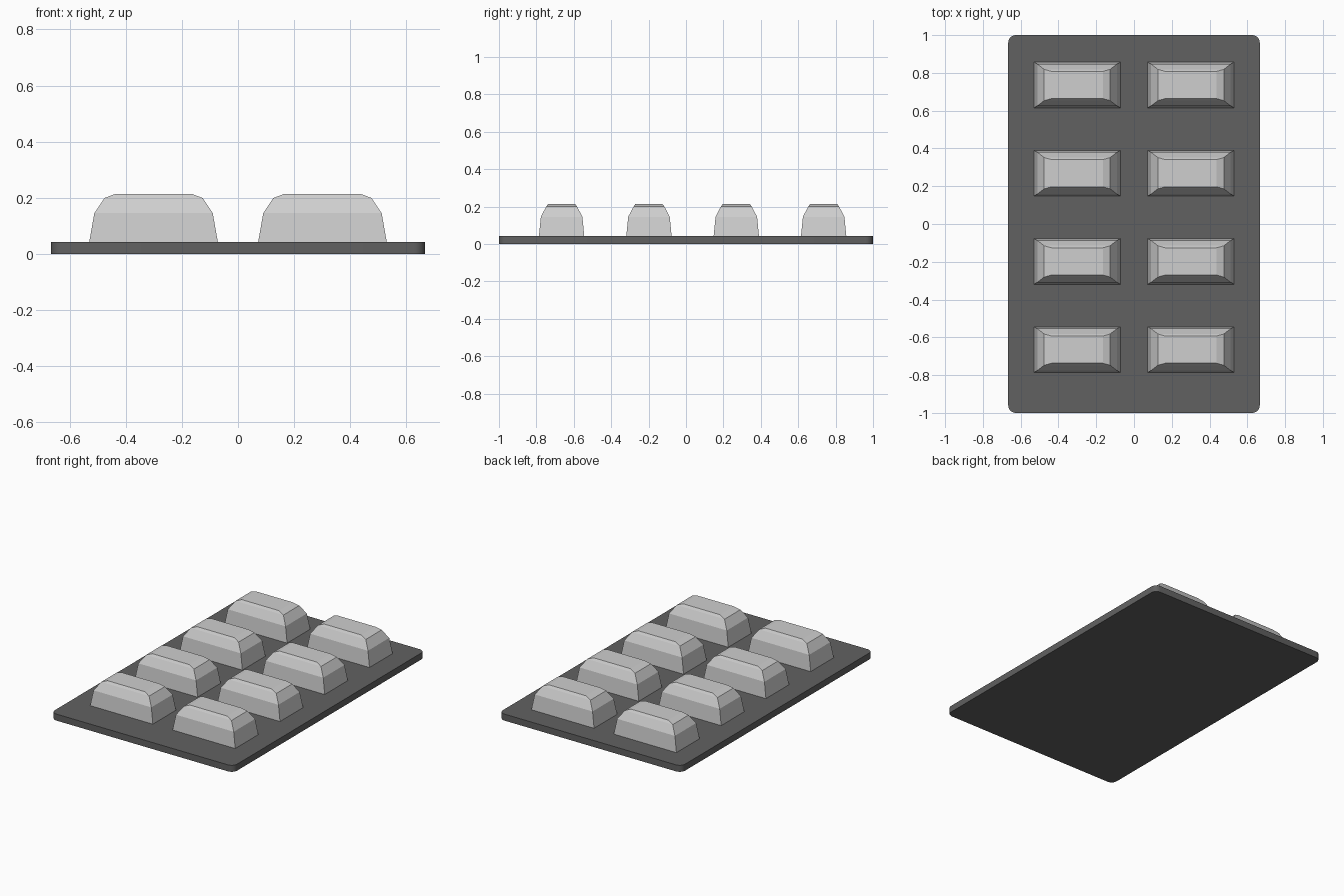
import bpy, bmesh, math

if "Cube" in bpy.data.objects:
    bpy.data.objects.remove(bpy.data.objects["Cube"])


def material(name, value):
    m = bpy.data.materials.new(name)
    m.diffuse_color = (value, value, value, 1)
    m.use_nodes = True
    m.node_tree.nodes["Principled BSDF"].inputs["Base Color"].default_value = m.diffuse_color
    return m


def loft(name, rings, mat, location=(0, 0, 0)):
    """Solid made from stacked outlines with equal point counts."""
    bm = bmesh.new()
    loops = [[bm.verts.new(p) for p in ring] for ring in rings]
    n = len(loops[0])
    for lo, hi in zip(loops, loops[1:]):
        for i in range(n):
            j = (i + 1) % n
            bm.faces.new((lo[i], lo[j], hi[j], hi[i]))
    bm.faces.new(loops[0][::-1])
    bm.faces.new(loops[-1])
    mesh = bpy.data.meshes.new(name)
    bm.to_mesh(mesh)
    bm.free()
    mesh.materials.append(mat)
    obj = bpy.data.objects.new(name, mesh)
    obj.location = location
    bpy.context.collection.objects.link(obj)
    return obj


def rounded_rectangle(hx, hy, r, z, steps=6):
    points = []
    for k, (sx, sy) in enumerate(((1, 1), (-1, 1), (-1, -1), (1, -1))):
        for s in range(steps + 1):
            a = math.pi / 2 * (k + s / steps)
            points.append((sx * (hx - r) + r * math.cos(a),
                           sy * (hy - r) + r * math.sin(a), z))
    return points


dark_grey = material("dark_grey", 0.12)
light_grey = material("light_grey", 0.62)

# Flat backing card with rounded corners
TOP = 0.043
card = loft("backing_card", [rounded_rectangle(0.666, 1.0, 0.04, z) for z in (0, TOP)], dark_grey)
bpy.context.view_layer.objects.active = card
card.select_set(True)
bpy.ops.object.shade_smooth_by_angle(angle=math.radians(30))

# Faceted blisters: half width, half depth, height at each level
levels = ((0.229, 0.121, TOP), (0.211, 0.111, 0.145),
          (0.175, 0.083, 0.199), (0.136, 0.072, 0.214))
rings = [[(-x, -y, z), (x, -y, z), (x, y, z), (-x, y, z)] for x, y, z in levels]
for row in range(4):
    for side in (-1, 1):
        loft("blister", rings, light_grey, (side * 0.301, -0.665 + row * 0.467, 0))
